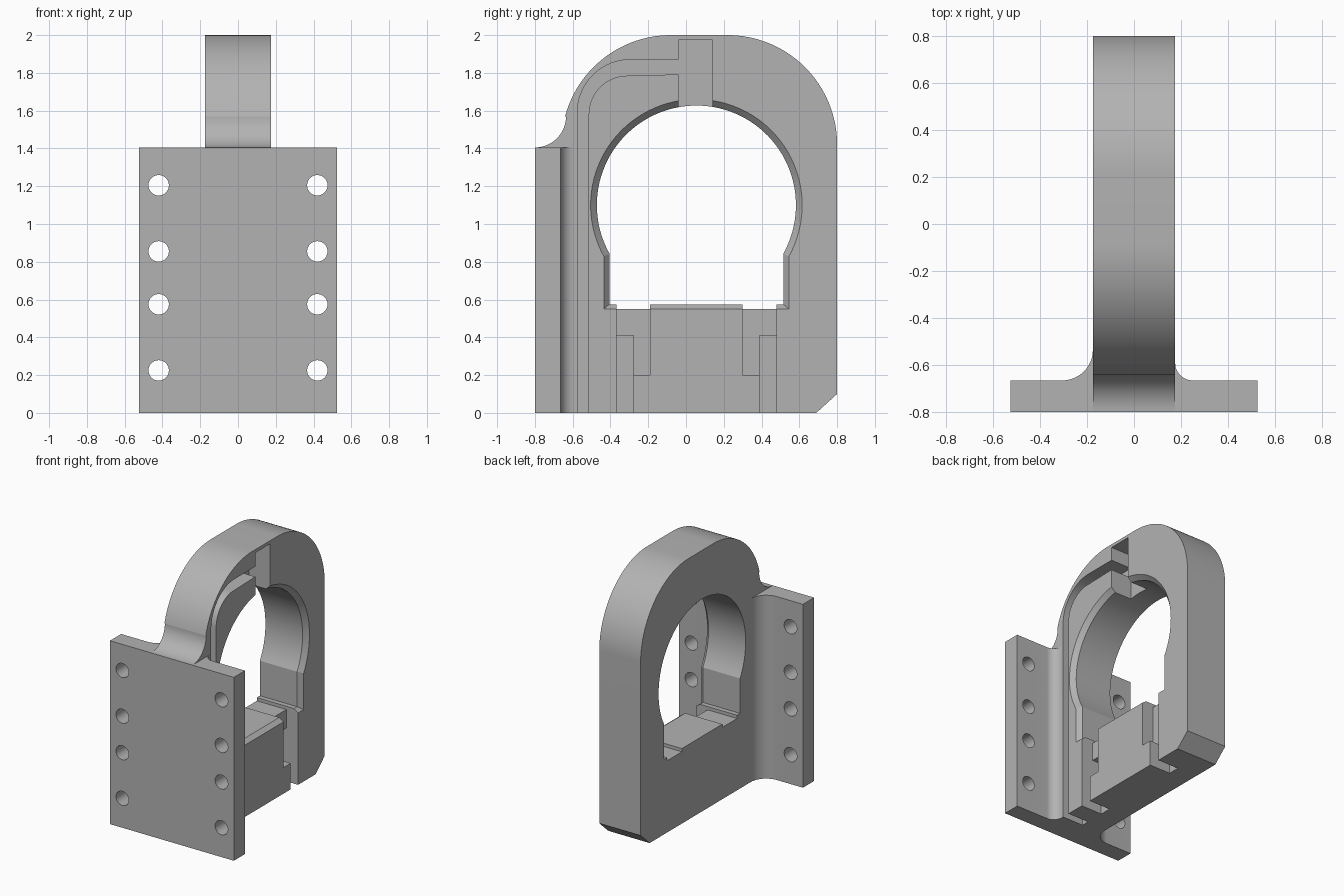
import bpy, bmesh, math

old = bpy.data.objects.get("Cube")
if old:
    bpy.data.objects.remove(old)

grey = bpy.data.materials.new("plain_grey")
grey.use_nodes = True
grey.diffuse_color = (0.45, 0.45, 0.45, 1)
grey.node_tree.nodes["Principled BSDF"].inputs["Base Color"].default_value = (0.45, 0.45, 0.45, 1)

HALF = 0.175      # half thickness of the ring body
MID = 0.055       # y of the ring centre
PLATE_TOP = 1.405


def arc(cx, cy, r, start, end, n=24):
    """Points of an arc, angles in degrees."""
    angles = [math.radians(start + (end - start) * i / n) for i in range(n + 1)]
    return [(cx + r * math.cos(a), cy + r * math.sin(a)) for a in angles]


def loft(name, sections, axis="x"):
    """Solid through (position, profile) sections; profile is yz, xz or xy."""
    place = {"x": lambda u, v, t: (t, u, v),
             "y": lambda u, v, t: (u, t, v),
             "z": lambda u, v, t: (u, v, t)}[axis]
    bm = bmesh.new()
    rings = [[bm.verts.new(place(u, v, t)) for u, v in prof] for t, prof in sections]
    n = len(rings[0])
    bm.faces.new(rings[0])
    bm.faces.new(rings[-1])
    for a, b in zip(rings, rings[1:]):
        for i in range(n):
            j = (i + 1) % n
            bm.faces.new((a[i], a[j], b[j], b[i]))
    bmesh.ops.recalc_face_normals(bm, faces=bm.faces)
    mesh = bpy.data.meshes.new(name)
    bm.to_mesh(mesh)
    bm.free()
    mesh.materials.append(grey)
    ob = bpy.data.objects.new(name, mesh)
    bpy.context.collection.objects.link(ob)
    return ob


def prism(name, prof, lo, hi, axis="x"):
    return loft(name, [(lo, prof), (hi, prof)], axis)


def rect(u0, u1, v0, v1):
    return [(u0, v0), (u1, v0), (u1, v1), (u0, v1)]


def combine(target, tool, operation):
    mod = target.modifiers.new("combine", "BOOLEAN")
    mod.operation = operation
    mod.solver = "EXACT"
    mod.object = tool
    tool.hide_render = True
    bpy.context.view_layer.objects.active = target
    bpy.ops.object.modifier_apply(modifier=mod.name)
    bpy.data.objects.remove(tool)


# Ring body with arched top and concave run-out onto the plate
outline = [(-0.75, 0), (0.69, 0), (0.8, 0.1)]
outline += arc(0.22, 1.42, 0.58, 0, 90, 32)
outline += arc(-0.08, 1.42, 0.58, 90, 165, 28)
outline += arc(-0.8, 1.57, 0.165, 0, -90, 16) + [(-0.75, 1.3)]
body = prism("bearing_bracket", outline, -HALF, HALF)

# Mounting plate with its two unequal fillets
plate_shape = [(-0.525, -0.8), (0.525, -0.8), (0.525, -0.665)]
plate_shape += arc(HALF + 0.075, -0.59, 0.075, 270, 180, 12)
plate_shape += [(0.1, -0.5), (-0.1, -0.5)]
plate_shape += arc(-HALF - 0.13, -0.535, 0.13, 0, -90, 14)
plate_shape += [(-0.525, -0.665)]
plate = prism("mounting_plate", plate_shape, 0, PLATE_TOP, "z")
combine(body, plate, "UNION")


# Keyhole opening, chamfered on the slotted side
def keyhole(r, half_width, floor):
    drop = math.degrees(math.acos(half_width / r))
    return ([(MID - half_width, floor), (MID + half_width, floor)]
            + arc(MID, 1.1, r, -drop, 180 + drop, 72))


inner, outer = keyhole(0.527, 0.46, 0.575), keyhole(0.56, 0.49, 0.55)
opening = loft("opening_cutter", [(-0.3, inner), (HALF - 0.035, inner),
                                  (HALF, outer), (0.3, outer)])
combine(body, opening, "DIFFERENCE")


def cut(prof, depth):
    combine(body, prism("cutter", prof, HALF - depth, 0.3), "DIFFERENCE")


# Latch pockets, mirrored about the ring centre
for side in (-1, 1):
    def span(a, b, z0, z1):
        y0, y1 = sorted((MID + side * a, MID + side * b))
        return rect(y0, y1, z0, z1)
    cut(span(0.245, 0.423, 0.55, 0.65), 0.5)
    cut(span(0.245, 0.423, 0.2, 0.6), 0.1)
    cut(span(0.333, 0.423, -0.1, 0.41), 0.18)

# Cable channel and the top slot it leads to
channel = [(-0.575, -0.1)] + arc(-0.295, 1.59, 0.28, 180, 90)
channel += [(0.0, 1.87), (0.0, 1.793)]
channel += arc(-0.31, 1.58, 0.205, 90, 180) + [(-0.515, -0.1)]
cut(channel, 0.18)
cut(rect(-0.04, 0.14, 1.5, 1.975), 0.18)

# Bolt holes
for x in (-0.42, 0.42):
    for z in (0.225, 0.575, 0.855, 1.205):
        hole = prism("bolt_cutter", arc(x, z, 0.054, 0, 350, 35), -0.9, -0.5, "y")
        combine(body, hole, "DIFFERENCE")

bpy.ops.object.select_all(action="DESELECT")
body.select_set(True)
bpy.context.view_layer.objects.active = body
bpy.ops.object.shade_smooth_by_angle(angle=math.radians(20))
